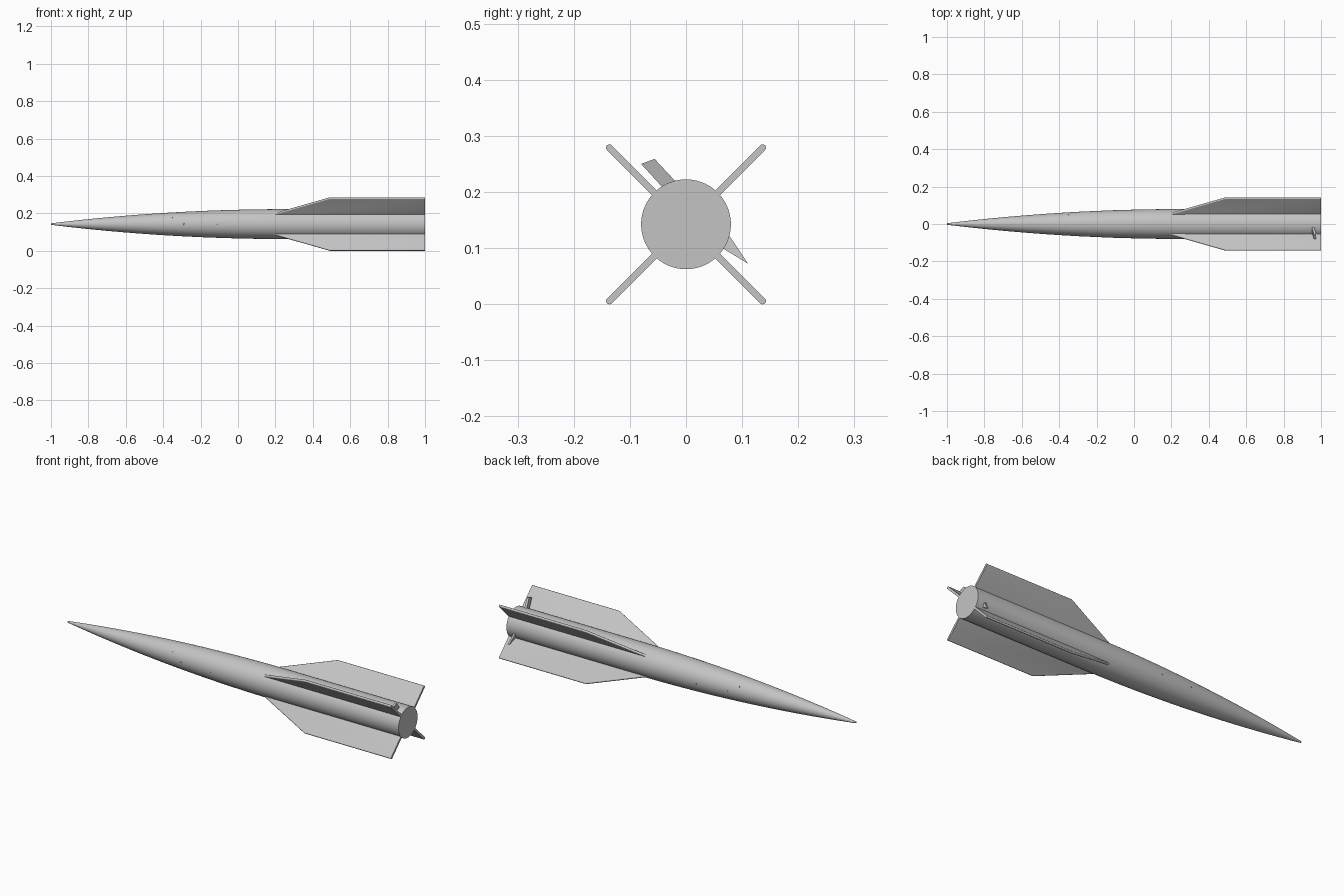
import bpy, bmesh, math
from mathutils import Vector, Matrix

if "Cube" in bpy.data.objects:
    bpy.data.objects.remove(bpy.data.objects["Cube"], do_unlink=True)

AXIS_Z = 0.1425     # height of the body axis
RADIUS = 0.08

grey = bpy.data.materials.new("light grey")
grey.use_nodes = True
grey.diffuse_color = (0.55, 0.55, 0.55, 1)
grey.node_tree.nodes["Principled BSDF"].inputs["Base Color"].default_value = grey.diffuse_color


def finish(bm, name, smooth=True):
    bmesh.ops.recalc_face_normals(bm, faces=bm.faces)
    mesh = bpy.data.meshes.new(name)
    bm.to_mesh(mesh)
    bm.free()
    mesh.materials.append(grey)
    obj = bpy.data.objects.new(name, mesh)
    bpy.context.collection.objects.link(obj)
    if smooth:
        bpy.ops.object.select_all(action='DESELECT')
        obj.select_set(True)
        bpy.context.view_layer.objects.active = obj
        bpy.ops.object.shade_smooth_by_angle(angle=math.radians(35))
    return obj


def prism(outline, offset):
    """Closed solid from a flat outline pushed along an offset."""
    bm = bmesh.new()
    face = bm.faces.new([bm.verts.new(p) for p in outline])
    moved = bmesh.ops.extrude_face_region(bm, geom=[face])["geom"]
    bmesh.ops.translate(bm, vec=offset, verts=[v for v in moved if isinstance(v, bmesh.types.BMVert)])
    return bm


def body_radius(x):
    """Ogive nose running into a straight tail."""
    t = min((x + 1) / 1.28, 1)
    return 0.004 + (RADIUS - 0.004) * (1 - (1 - t) ** 2.05)


# Body: profile turned around the long axis, closed at both ends
bm = bmesh.new()
stations = [-1 + 1.28 * (i / 28) ** 1.4 for i in range(29)] + [1]
profile = [(-1, 0)] + [(x, body_radius(x)) for x in stations] + [(1, 0)]
verts = [bm.verts.new((x, 0, r)) for x, r in profile]
edges = [bm.edges.new(pair) for pair in zip(verts, verts[1:])]
bmesh.ops.spin(bm, geom=verts + edges, cent=(0, 0, 0), axis=(1, 0, 0),
               angle=math.tau, steps=72)
bmesh.ops.remove_doubles(bm, verts=bm.verts, dist=0.00001)
bmesh.ops.translate(bm, vec=(0, 0, AXIS_Z), verts=bm.verts)
finish(bm, "body")

# Four tail fins with rounded leading and tip edges
THICK = 0.012
ROOT = 0.05
for number, name in enumerate(("upper_back", "upper_front", "lower_front", "lower_back")):
    plan = [(0.12, ROOT), (0.49, 0.199), (1, 0.199), (1, ROOT)]
    bm = prism([(x, -THICK / 2, r) for x, r in plan], (0, THICK, 0))
    rounded = []
    for edge in bm.edges:
        a, b = (v.co for v in edge.verts)
        along = abs(a.y - b.y) < 0.001
        at_tail = min(a.x, b.x) > 0.99
        at_root = max(a.z, b.z) < ROOT + 0.001
        if along and not at_tail and not at_root:
            rounded.append(edge)
    bmesh.ops.bevel(bm, geom=rounded, offset=0.0055, segments=4,
                    profile=0.5, affect='EDGES')
    turn = Matrix.Rotation(math.radians(45 - 90) + number * math.pi / 2, 4, 'X')
    bmesh.ops.transform(bm, matrix=Matrix.Translation((0, 0, AXIS_Z)) @ turn, verts=bm.verts)
    finish(bm, name + "_fin")

# Small plate lug beside the upper front fin, leaning slightly aft
lug = [(0.95, -0.038, 0.204), (0.95, -0.014, 0.214),
       (0.962, -0.056, 0.259), (0.962, -0.08, 0.25)]
finish(prism(lug, (0.012, 0, 0)), "upper_lug", smooth=False)

# Pointed lug above the lower back fin
spike = [(0.95, 0.068, 0.127), (0.95, 0.076, 0.124),
         (0.962, 0.111, 0.072), (0.95, 0.06, 0.103)]
finish(prism(spike, (0.01, 0, 0)), "lower_spike", smooth=False)

# Tiny studs on the forebody, mirrored front to back
for side_name, side in (("front", -1), ("back", 1)):
    for number, (x, angle) in enumerate(((-0.35, 35), (-0.29, 0), (-0.11, -3))):
        a = math.radians(angle)
        out = Vector((0, side * math.cos(a), math.sin(a)))
        bm = bmesh.new()
        bmesh.ops.create_cone(bm, cap_ends=True, segments=10, radius1=0.004,
                              radius2=0.003, depth=0.004)
        place = Matrix.Translation(Vector((x, 0, AXIS_Z)) + out * body_radius(x))
        bmesh.ops.transform(bm, matrix=place @ out.to_track_quat('Z', 'Y').to_matrix().to_4x4(),
                            verts=bm.verts)
        finish(bm, f"{side_name}_stud_{number + 1}")
